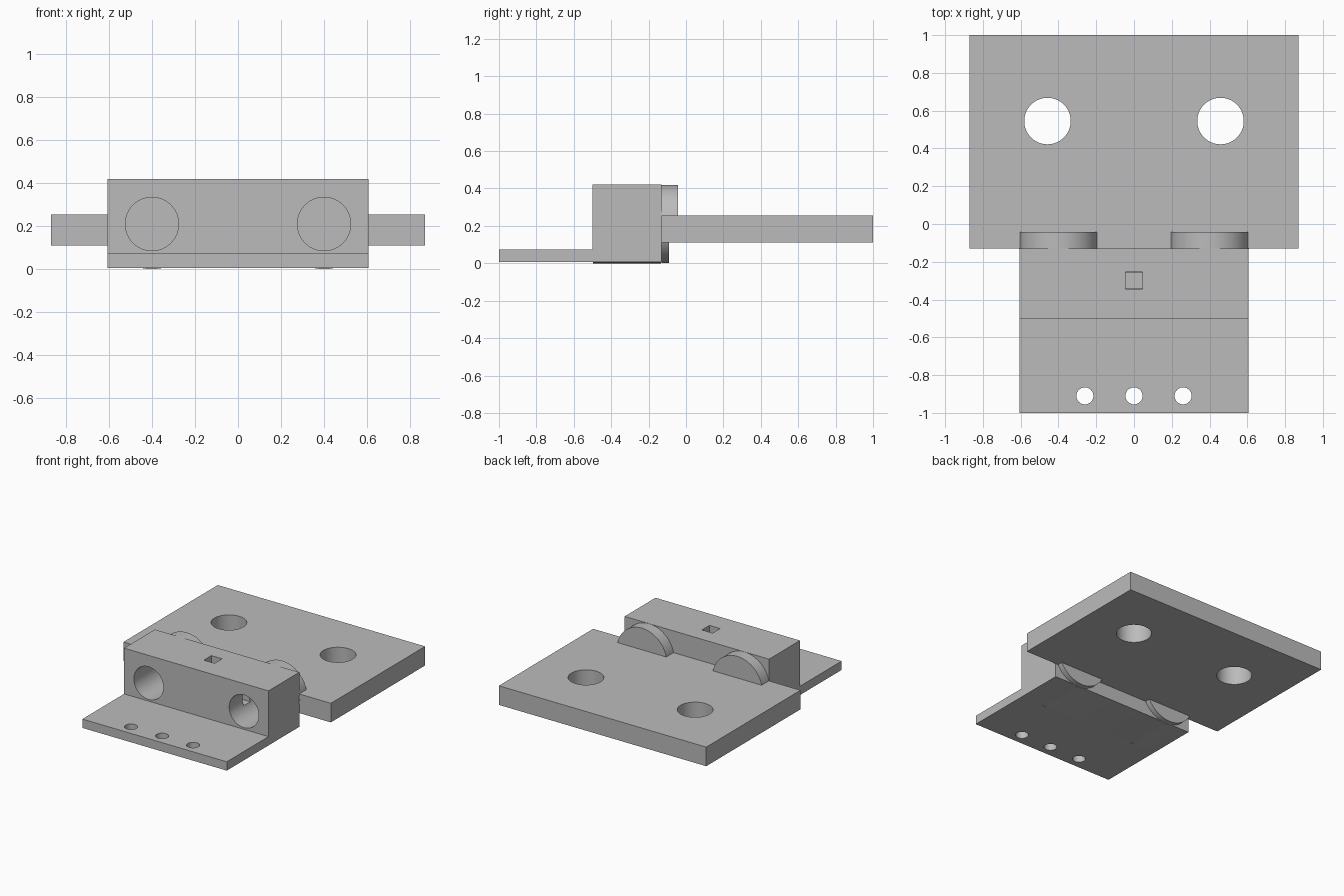
import bpy
import bmesh
from math import pi
from mathutils import Matrix, Vector

old = bpy.data.objects.get("Cube")
if old:
    bpy.data.objects.remove(old, do_unlink=True)

GREY = (0.5, 0.5, 0.5, 1)
grey = bpy.data.materials.new("plain grey")
grey.use_nodes = True
grey.diffuse_color = GREY
grey.node_tree.nodes["Principled BSDF"].inputs["Base Color"].default_value = GREY


def finish(name, bm):
    mesh = bpy.data.meshes.new(name)
    bmesh.ops.recalc_face_normals(bm, faces=bm.faces)
    bm.to_mesh(mesh)
    bm.free()
    mesh.materials.append(grey)
    obj = bpy.data.objects.new(name, mesh)
    bpy.context.collection.objects.link(obj)
    return obj


def box(name, low, high):
    low, high = Vector(low), Vector(high)
    bm = bmesh.new()
    place = Matrix.Translation((low + high) / 2) @ Matrix.Diagonal((*(high - low), 1))
    bmesh.ops.create_cube(bm, size=1, matrix=place)
    return finish(name, bm)


def rod(name, centre, radius, length, along_y=False, keep_above=None):
    bm = bmesh.new()
    turn = Matrix.Rotation(pi / 2, 4, "X") if along_y else Matrix()
    bmesh.ops.create_cone(bm, cap_ends=True, segments=64, radius1=radius, radius2=radius,
                          depth=length, matrix=Matrix.Translation(centre) @ turn)
    if keep_above is not None:
        cut = bmesh.ops.bisect_plane(bm, geom=bm.verts[:] + bm.edges[:] + bm.faces[:],
                                     plane_co=(0, 0, keep_above), plane_no=(0, 0, 1),
                                     clear_inner=True)
        edges = [e for e in cut["geom_cut"] if isinstance(e, bmesh.types.BMEdge)]
        bmesh.ops.holes_fill(bm, edges=edges)
    return finish(name, bm)


def combine(target, tool, operation):
    mod = target.modifiers.new(tool.name, "BOOLEAN")
    mod.operation, mod.solver, mod.object = operation, "EXACT", tool
    tool.hide_render = True
    tool.hide_viewport = True


def smooth(obj):
    bpy.ops.object.select_all(action="DESELECT")
    bpy.context.view_layer.objects.active = obj
    obj.select_set(True)
    for mod in list(obj.modifiers):
        tool = mod.object
        bpy.ops.object.modifier_apply(modifier=mod.name)
        bpy.data.objects.remove(tool, do_unlink=True)
    bpy.ops.object.shade_smooth_by_angle()


# Broad back plate with two mounting holes
plate = box("back_plate", (-0.87, -0.13, 0.11), (0.87, 1, 0.255))
for x in (-0.458, 0.458):
    combine(plate, rod("plate_hole", (x, 0.545, 0.18), 0.123, 0.5), "DIFFERENCE")
smooth(plate)

# Thin front flange with three screw holes
flange = box("front_flange", (-0.606, -1, 0.006), (0.606, -0.5, 0.073))
for x in (-0.26, 0, 0.26):
    combine(flange, rod("screw_hole", (x, -0.91, 0.04), 0.045, 0.3), "DIFFERENCE")
smooth(flange)

# Housing block with sleeves, front bores and linked square channels
block = box("housing_block", (-0.606, -0.5, 0.006), (0.606, -0.13, 0.42))
for x in (-0.4, 0.4):
    combine(block, rod("sleeve", (x, -0.315, 0.206), 0.206, 0.364, True), "UNION")
for x in (-0.4, 0.4):
    combine(block, rod("bore", (x, -0.345, 0.21), 0.124, 0.42, True), "DIFFERENCE")
combine(block, box("cross_channel", (-0.4, -0.34, 0.16), (0.4, -0.26, 0.24)), "DIFFERENCE")
combine(block, box("top_channel", (-0.045, -0.345, 0.2), (0.045, -0.255, 0.5)), "DIFFERENCE")
smooth(block)

# Round end caps, thicker in the upper half
for side, x in (("right", -0.4), ("left", 0.4)):
    smooth(rod(side + "_end_cap", (x, -0.111, 0.21), 0.2095, 0.042, True))
    smooth(rod(side + "_upper_cap", (x, -0.087, 0.21), 0.2095, 0.088, True, keep_above=0.18))
